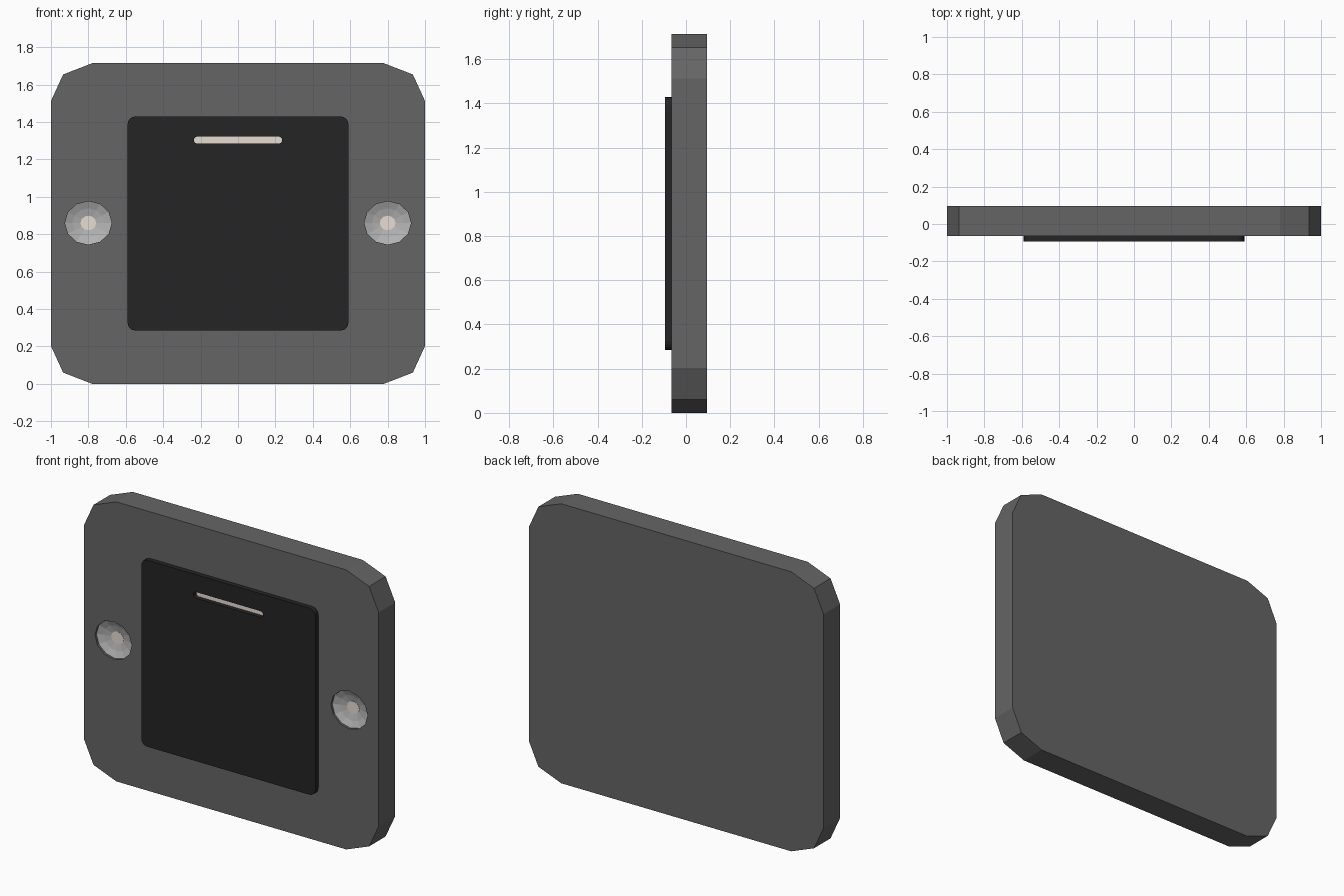
import bpy, bmesh
from math import sin, cos, pi

if "Cube" in bpy.data.objects:
    bpy.data.objects.remove(bpy.data.objects["Cube"])

FRONT, BACK, PANEL = -0.065, 0.095, -0.094
MID_Z = 0.857


def material(name, rgb):
    m = bpy.data.materials.new(name)
    m.diffuse_color = (*rgb, 1)
    m.use_nodes = True
    m.node_tree.nodes["Principled BSDF"].inputs["Base Color"].default_value = m.diffuse_color
    return m


dark_grey = material("dark_grey", (0.13, 0.13, 0.13))
black = material("black", (0.018, 0.018, 0.018))
silver = material("silver", (0.45, 0.45, 0.45))
warm_white = material("warm_white", (0.8, 0.72, 0.65))


def loft(name, rings, mat=None, cap_start=True):
    """Skin a list of (xz outline, y) rings, front ring first."""
    bm = bmesh.new()
    loops = [[bm.verts.new((x, y, z)) for x, z in pts] for pts, y in rings]
    n = len(loops[0])
    for a, b in zip(loops, loops[1:]):
        for i in range(n):
            j = (i + 1) % n
            bm.faces.new((a[i], b[i], b[j], a[j]))
    if cap_start:
        bm.faces.new(loops[0])
        bm.faces.new(loops[-1][::-1])
        bmesh.ops.recalc_face_normals(bm, faces=bm.faces)
    else:  # open bowl: visible side faces the front
        bm.faces.new(loops[-1])
        bmesh.ops.recalc_face_normals(bm, faces=bm.faces)
        bm.faces.ensure_lookup_table()
        bm.normal_update()
        if bm.faces[-1].normal.y > 0:
            bmesh.ops.reverse_faces(bm, faces=bm.faces)
    me = bpy.data.meshes.new(name)
    bm.to_mesh(me)
    bm.free()
    ob = bpy.data.objects.new(name, me)
    bpy.context.collection.objects.link(ob)
    if mat:
        me.materials.append(mat)
    return ob


def rounded(hw, hh, r, steps, cx=0, cz=MID_Z):
    """Rounded rectangle outline."""
    pts = []
    for q, (sx, sz) in enumerate([(1, 1), (-1, 1), (-1, -1), (1, -1)]):
        for i in range(steps + 1):
            a = (q + i / steps) * pi / 2
            pts.append((cx + sx * (hw - r) + r * cos(a), cz + sz * (hh - r) + r * sin(a)))
    return pts


def oval(cx, rx, rz, n=12):
    return [(cx + rx * cos(2 * pi * i / n), MID_Z + 0.003 + rz * sin(2 * pi * i / n)) for i in range(n)]


def cut(target, cutter):
    mod = target.modifiers.new("cut", 'BOOLEAN')
    mod.operation, mod.solver, mod.object = 'DIFFERENCE', 'EXACT', cutter
    cutter.hide_render = True
    cutter.hide_set(True)


# Backing plate with faceted corners
quarter = [(1, 0.655), (0.935, 0.797), (0.78, 0.857)]
outline = [(x, MID_Z + z) for x, z in quarter]
outline += [(-x, z) for x, z in reversed(outline)]
outline += [(x, 2 * MID_Z - z) for x, z in reversed(outline)]
plate = loft("backing_plate", [(outline, FRONT), (outline, BACK)], dark_grey)

# Raised panel with a slot through it
box = rounded(0.59, 0.572, 0.04, 4)
panel = loft("front_panel", [(box, PANEL), (box, FRONT)], black)
slot = rounded(0.236, 0.019, 0.0185, 4, 0, 1.303)
cut(panel, loft("slot_cutter", [(slot, -0.2), (slot, 0.0)]))

# Light strip at the bottom of the slot
loft("slot_strip", [(slot, FRONT - 0.003), (slot, FRONT + 0.002)], warm_white)

# Recessed screw cups on both sides
for side, x in (("left", -0.8), ("right", 0.8)):
    rim = oval(x, 0.125, 0.116)
    cut(plate, loft(side + "_cup_cutter", [(rim, -0.2), (rim, -0.018)]))
    mid, core = oval(x, 0.085, 0.079), oval(x, 0.042, 0.039)
    loft(side + "_cup", [(rim, FRONT + 0.014), (mid, FRONT + 0.03), (core, FRONT + 0.04)], silver, False)
    loft(side + "_cup_centre", [(core, FRONT + 0.0385), (core, FRONT + 0.042)], warm_white)
